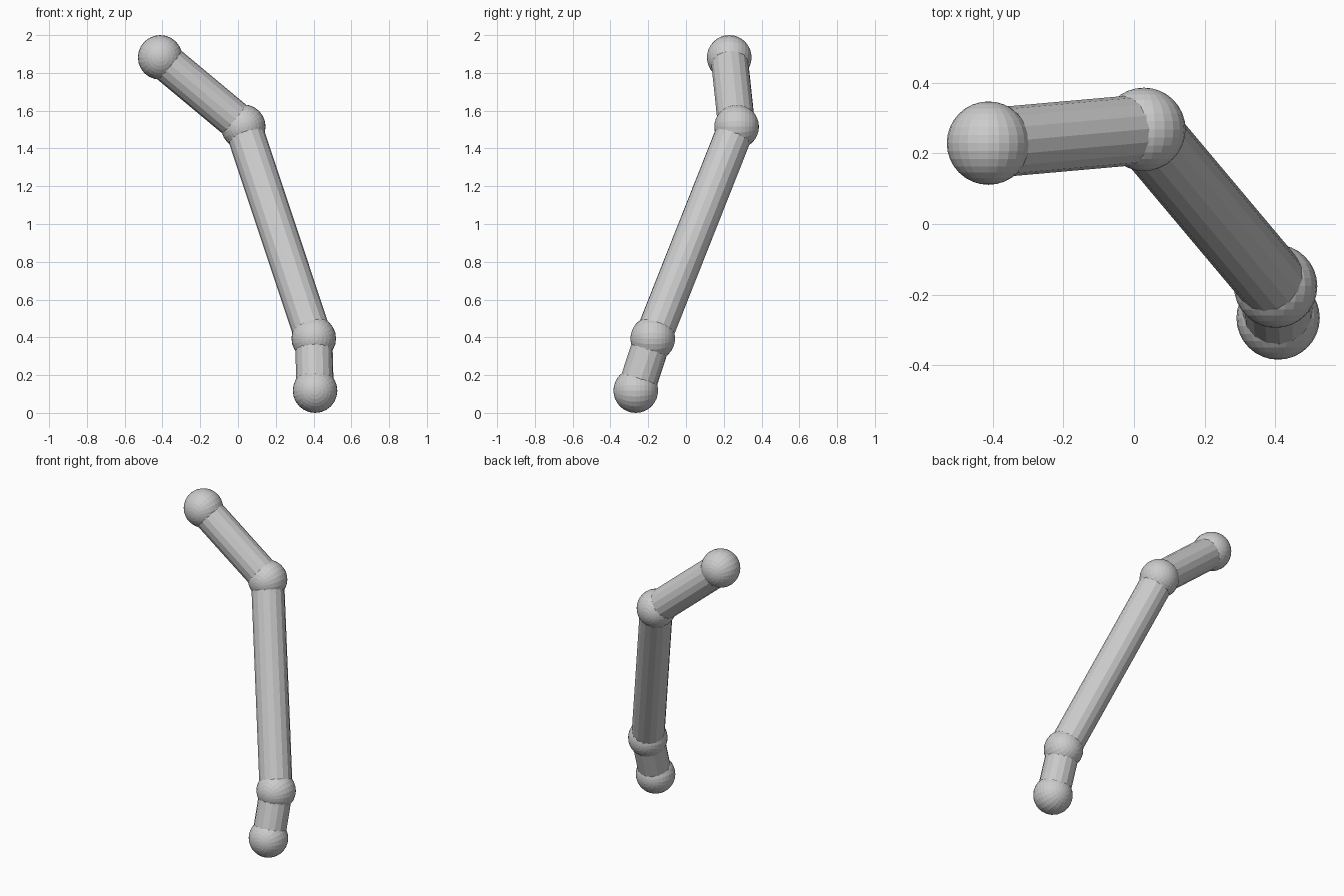
import bpy
import math
from mathutils import Vector

if "Cube" in bpy.data.objects:
    bpy.data.objects.remove(bpy.data.objects["Cube"])

BALL_R, ROD_R = 0.118, 0.099
joints = [("top_joint", (-0.412, 0.229, 1.882)),
          ("upper_joint", (0.028, 0.268, 1.515)),
          ("lower_joint", (0.401, -0.176, 0.394)),
          ("bottom_joint", (0.408, -0.266, 0.118))]
rods = ["upper_rod", "middle_rod", "lower_rod"]

# Ball joints, poles along y
for name, pos in joints:
    bpy.ops.mesh.primitive_uv_sphere_add(segments=24, ring_count=16, radius=BALL_R,
                                         location=pos, rotation=(math.pi / 2, 0, 0))
    bpy.context.object.name = name

# Straight rods running between neighbouring ball centres
for name, (_, start), (_, end) in zip(rods, joints, joints[1:]):
    a, b = Vector(start), Vector(end)
    bpy.ops.mesh.primitive_cylinder_add(vertices=16, radius=ROD_R, depth=(b - a).length,
                                        location=(a + b) / 2)
    rod = bpy.context.object
    rod.name = name
    rod.rotation_euler = (b - a).to_track_quat('Z', 'Y').to_euler()
